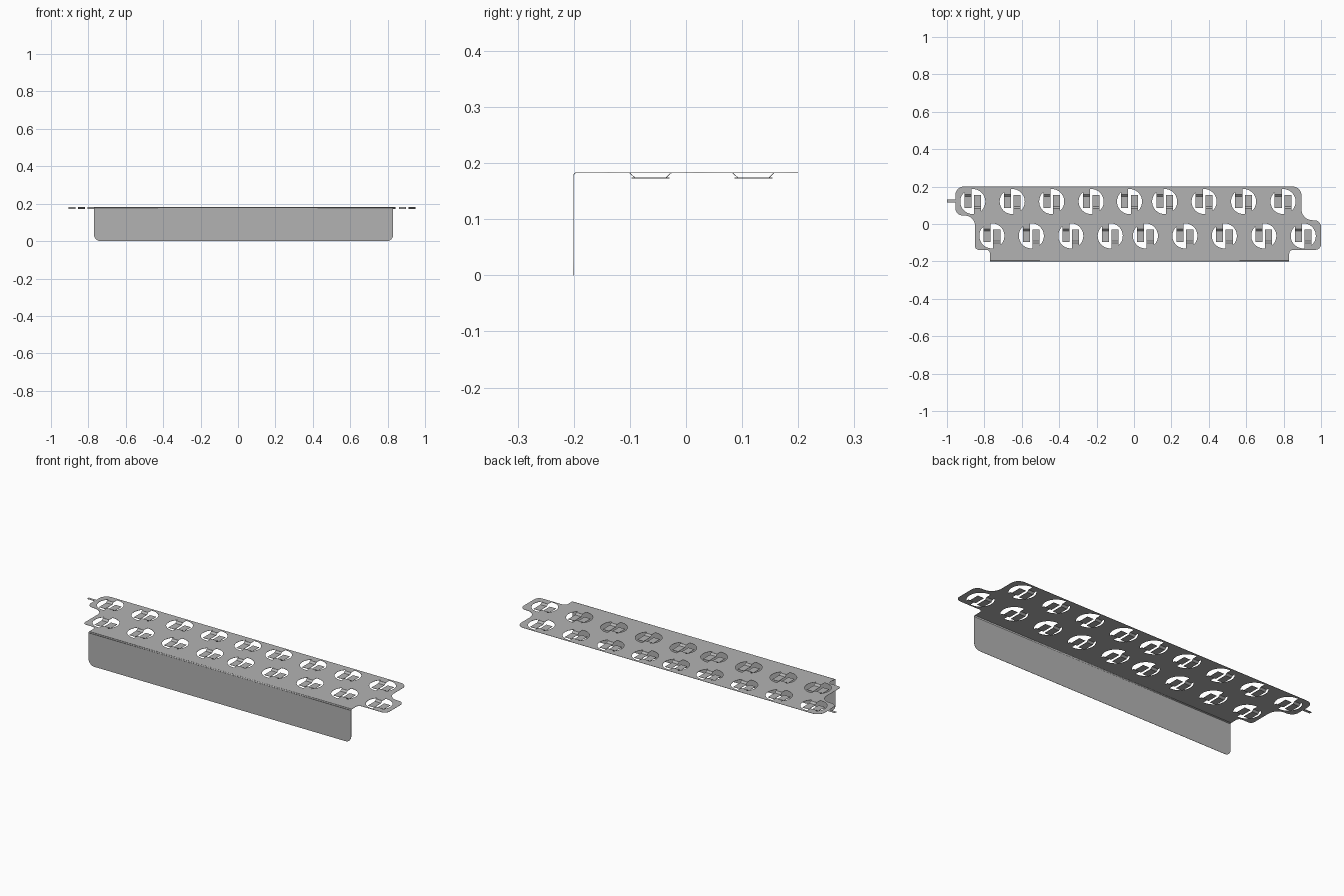
import bpy, bmesh, math
from mathutils import Vector, Matrix

cube = bpy.data.objects.get("Cube")
if cube:
    bpy.data.objects.remove(cube, do_unlink=True)

TOP = 0.183        # height of the top sheet
HALF = 0.0006      # half of the sheet thickness
BEND = 0.005       # radius of the folded edge

steel = bpy.data.materials.new("grey sheet steel")
steel.use_nodes = True
grey = (0.45, 0.45, 0.45, 1)
steel.diffuse_color = grey
steel.node_tree.nodes["Principled BSDF"].inputs["Base Color"].default_value = grey


def rounded(corners, steps=8):
    """Turn (x, y, radius) right-angle corners into a rounded outline."""
    out = []
    for i, (x, y, r) in enumerate(corners):
        p = Vector((x, y))
        if r == 0:
            out.append(p)
            continue
        a = (Vector(corners[i - 1][:2]) - p).normalized()
        b = (Vector(corners[(i + 1) % len(corners)][:2]) - p).normalized()
        centre = p + (a + b) * r
        for k in range(steps + 1):
            t = k / steps * math.pi / 2
            out.append(centre - b * r * math.cos(t) - a * r * math.sin(t))
    return out


def sheet(name, loops, matrix):
    """Flat thin sheet from one outline and any holes."""
    curve = bpy.data.curves.new(name, "CURVE")
    curve.dimensions = "2D"
    curve.fill_mode = "BOTH"
    curve.extrude = HALF
    for loop in loops:
        s = curve.splines.new("POLY")
        s.points.add(len(loop) - 1)
        for pt, co in zip(s.points, loop):
            pt.co = (co[0], co[1], 0, 1)
        s.use_cyclic_u = True
    obj = bpy.data.objects.new(name, curve)
    bpy.context.collection.objects.link(obj)
    obj.matrix_world = matrix
    bpy.ops.object.select_all(action="DESELECT")
    obj.select_set(True)
    bpy.context.view_layer.objects.active = obj
    bpy.ops.object.convert(target="MESH")
    obj = bpy.context.object
    obj.data.materials.clear()
    obj.data.materials.append(steel)
    return obj


def strips(name, profiles):
    """Bent strips: each is (x0, x1, [(y, z), ...])."""
    bm = bmesh.new()
    for x0, x1, path in profiles:
        rows = [[bm.verts.new((x, y, z)) for x in (x0, x1)] for y, z in path]
        for a, b in zip(rows, rows[1:]):
            bm.faces.new((a[0], a[1], b[1], b[0]))
    mesh = bpy.data.meshes.new(name)
    bm.to_mesh(mesh)
    bm.free()
    mesh.materials.append(steel)
    obj = bpy.data.objects.new(name, mesh)
    bpy.context.collection.objects.link(obj)
    mod = obj.modifiers.new("thickness", "SOLIDIFY")
    mod.thickness = 2 * HALF
    mod.offset = 0
    return obj


# Hole positions: two staggered rows, with a tighter pitch in the middle
R, IN, OUT, LIP = 0.067, 0.007, 0.045, 0.0375
upper = [-0.862, -0.651, -0.44, -0.229, -0.024, 0.164, 0.375, 0.586, 0.797]
lower = [-0.76, -0.549, -0.338, -0.127, 0.061, 0.272, 0.483, 0.694, 0.905]
holes = [(x, 0.12) for x in upper] + [(x, -0.0635) for x in lower]

# Hole shape: a circle with two opposite stems carrying the tabs
start = math.acos(-IN / R)
end = -math.acos(OUT / R)
half = [Vector((-OUT, LIP)), Vector((-IN, LIP))]
half += [Vector((math.cos(t), math.sin(t))) * R
         for t in (start + (end - start) * k / 20 for k in range(21))]
hole = half + [-p for p in half]

# Top plate with interlocking stepped ends and a small end pin
outline = rounded([
    (-0.955, 0.2, 0.045), (0.895, 0.2, 0.045), (0.895, 0.02, 0.06),
    (1.0, 0.02, 0.035), (1.0, -0.138, 0.03), (0.83, -0.138, 0.02),
    (0.83, BEND - 0.2, 0), (-0.77, BEND - 0.2, 0), (-0.77, -0.138, 0.02),
    (-0.85, -0.138, 0.02), (-0.85, 0.045, 0.055), (-0.955, 0.045, 0.04),
    (-0.955, 0.115, 0), (-1.0, 0.115, 0), (-1.0, 0.131, 0), (-0.955, 0.131, 0)])
loops = [outline] + [[p + Vector(c) for p in hole] for c in holes]
sheet("top_plate", loops, Matrix.Translation((0, 0, TOP)))

# Front flange with rounded lower corners
flange = rounded([(-0.77, TOP - BEND, 0), (0.83, TOP - BEND, 0),
                  (0.83, 0, 0.035), (-0.77, 0, 0.035)])
sheet("front_flange", [flange],
      Matrix.Translation((0, -0.2, 0)) @ Matrix.Rotation(math.pi / 2, 4, "X"))

# Folded edge between plate and flange
arc = [(BEND - 0.2 - BEND * math.sin(t), TOP - BEND + BEND * math.cos(t))
       for t in (k * math.pi / 12 for k in range(7))]
fold = strips("folded_edge", [(-0.77, 0.83, arc[::-1])])
for face in fold.data.polygons:
    face.use_smooth = True

# Pairs of pressed-down tabs in every hole, pointing opposite ways
tabs = []
for cx, cy in holes:
    for s in (1, -1):
        path = [(cy + s * y, TOP - drop)
                for y, drop in ((LIP, 0), (0.027, 0.0095), (-0.034, 0.0095))]
        x0, x1 = sorted((cx - s * OUT, cx - s * IN))
        tabs.append((x0, x1, path if s < 0 else path[::-1]))
strips("pressed_tabs", tabs)
